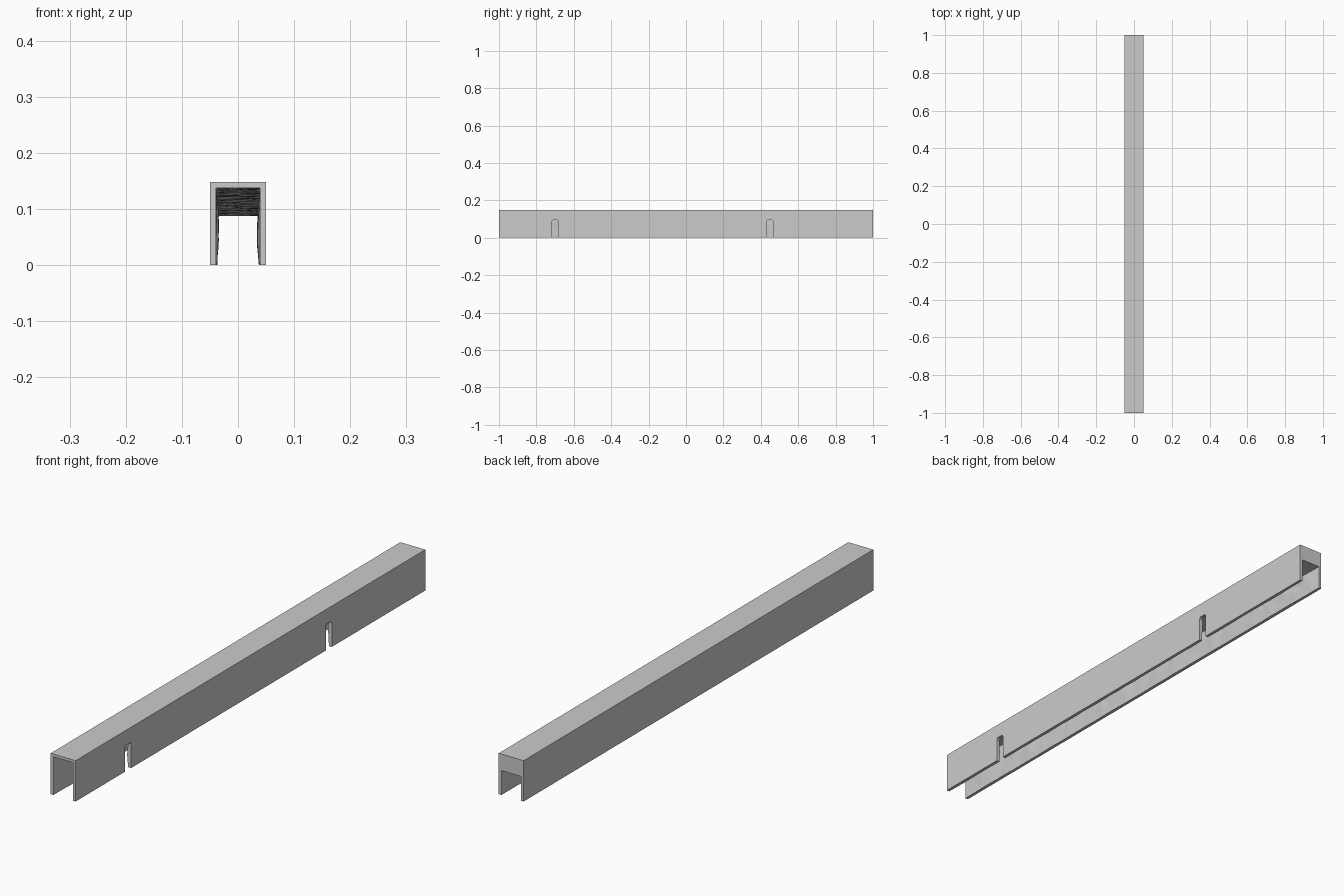
import bpy, bmesh, random, math

if "Cube" in bpy.data.objects:
    bpy.data.objects.remove(bpy.data.objects["Cube"])
random.seed(4)
W, H, T = 0.05, 0.148, 0.011
N = 44

# Channel: plain outside, rough chipped inside, ceiling sloping down to the back
bm = bmesh.new()
loops = []
for i in range(N + 1):
    t = i / N
    y = -1 + 2 * t
    zc = 0.138 - 0.050 * t
    end = i in (0, N)
    xi = W - T

    def rough(a):
        return 0 if end else random.uniform(0, a)

    inner = [(-xi + rough(.002), 0)]
    inner += [(-xi + rough(.005), zc * f) for f in (.35, .7)]
    inner += [(-xi, zc)]
    inner += [(x, zc + rough(.003)) for x in (-.013, .013)]
    inner += [(xi, zc)]
    inner += [(xi - rough(.005), zc * f) for f in (.7, .35)]
    inner += [(xi - rough(.002), 0)]
    profile = inner + [(W, 0), (W, H), (-W, H), (-W, 0)]
    loops.append([bm.verts.new((x, y if end or k > 9 or k in (0, 9)
                                else y + random.uniform(-.015, .015), z))
                  for k, (x, z) in enumerate(profile)])
for a, b in zip(loops, loops[1:]):
    n = len(a)
    for k in range(n):
        bm.faces.new((a[k], a[(k + 1) % n], b[(k + 1) % n], b[k]))
bm.faces.new(loops[0])
bm.faces.new(loops[-1][::-1])
bmesh.ops.recalc_face_normals(bm, faces=bm.faces)
bmesh.ops.triangulate(bm, faces=bm.faces)
# Merge the flat outside into single faces
bmesh.ops.dissolve_limit(bm, angle_limit=math.radians(0.05),
                         verts=bm.verts, edges=bm.edges)
mesh = bpy.data.meshes.new("channel")
bm.to_mesh(mesh)
bm.free()
channel = bpy.data.objects.new("channel", mesh)
bpy.context.collection.objects.link(channel)

# Two slots through the right wall, with slightly clipped top corners
for y in (-0.70, 0.448):
    cb = bmesh.new()
    w = 0.017
    pts = [(-w, -.02), (w, -.02), (w, .088), (w - .005, .094),
           (-w + .005, .094), (-w, .088)]
    face = cb.faces.new([cb.verts.new((0.028, y + p, z)) for p, z in pts])
    ext = bmesh.ops.extrude_face_region(cb, geom=[face])
    bmesh.ops.translate(cb, vec=(0.05, 0, 0), verts=[
        v for v in ext["geom"] if isinstance(v, bmesh.types.BMVert)])
    bmesh.ops.recalc_face_normals(cb, faces=cb.faces)
    cm = bpy.data.meshes.new("slot_cutter")
    cb.to_mesh(cm)
    cb.free()
    cutter = bpy.data.objects.new("slot_cutter", cm)
    bpy.context.collection.objects.link(cutter)
    cutter.hide_render = True
    cutter.display_type = 'WIRE'
    mod = channel.modifiers.new("slot", 'BOOLEAN')
    mod.operation = 'DIFFERENCE'
    mod.solver = 'EXACT'
    mod.object = cutter
